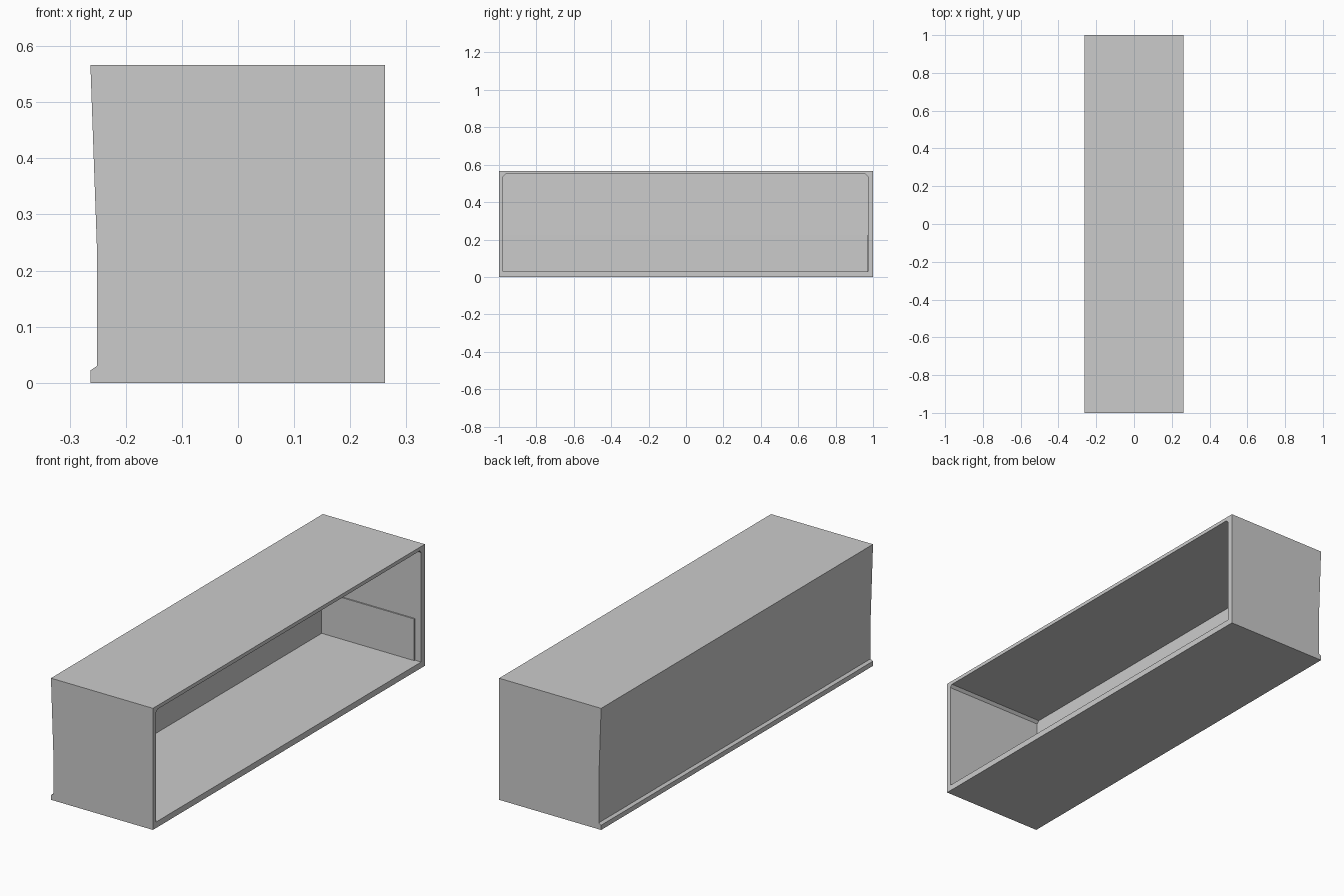
import bpy, bmesh

if "Cube" in bpy.data.objects:
    bpy.data.objects.remove(bpy.data.objects["Cube"])


def extrude_profile(name, profile, y0, y1):
    """Extrude an (x, z) outline along y into a closed prism."""
    bm = bmesh.new()
    face = bm.faces.new([bm.verts.new((x, y0, z)) for x, z in profile])
    ext = bmesh.ops.extrude_face_region(bm, geom=[face])
    verts = [g for g in ext["geom"] if isinstance(g, bmesh.types.BMVert)]
    bmesh.ops.translate(bm, verts=verts, vec=(0, y1 - y0, 0))
    bmesh.ops.recalc_face_normals(bm, faces=bm.faces[:])
    mesh = bpy.data.meshes.new(name)
    bm.to_mesh(mesh)
    bm.free()
    obj = bpy.data.objects.new(name, mesh)
    bpy.context.collection.objects.link(obj)
    return obj


# Outer case: flat front, footed and slightly leaning back
case = extrude_profile("case", [
    (0.262, 0), (0.262, 0.566), (-0.263, 0.566), (-0.251, 0.228),
    (-0.251, 0.03), (-0.263, 0.022), (-0.263, 0)], -1, 1)

# Cavity open toward +x, following the bend in the back panel
cavity = extrude_profile("cavity_cutter", [
    (0.4, 0.028), (0.4, 0.549), (-0.25, 0.549), (-0.246, 0.228),
    (-0.246, 0.028)], -0.978, 0.973)

# Soften the two upper inside corners of the cavity
bm = bmesh.new()
bm.from_mesh(cavity.data)
corners = [e for e in bm.edges
           if all(v.co.z > 0.54 for v in e.verts)
           and abs(e.verts[0].co.y - e.verts[1].co.y) < 1e-4]
bmesh.ops.bevel(bm, geom=corners, offset=0.012, segments=1, affect='EDGES')
bm.to_mesh(cavity.data)
bm.free()

cut = case.modifiers.new("hollow", 'BOOLEAN')
cut.operation = 'DIFFERENCE'
cut.solver = 'EXACT'
cut.object = cavity
cavity.hide_render = True
cavity.hide_set(True)

# Thin lining on the lower part of the far end wall
extrude_profile("end_wall_lining", [
    (-0.246, 0.028), (0.23, 0.028), (0.23, 0.222), (-0.246, 0.222)],
    0.967, 0.974)
